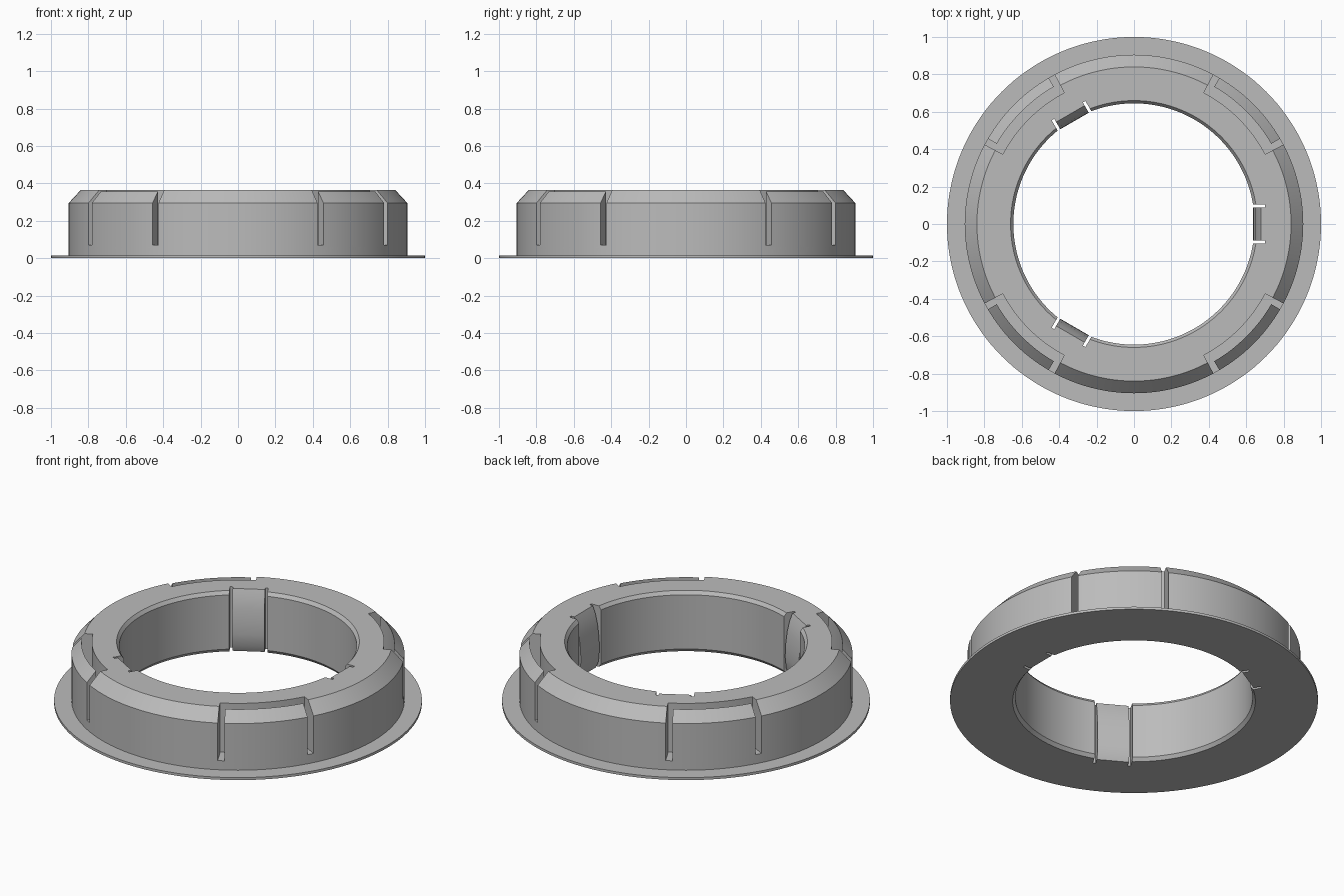
import bpy, bmesh, math
from mathutils import Matrix

if "Cube" in bpy.data.objects:
    bpy.data.objects.remove(bpy.data.objects["Cube"])

grey = bpy.data.materials.new("light grey plastic")
grey.diffuse_color = (0.5, 0.5, 0.5, 1)
grey.use_nodes = True
grey.node_tree.nodes["Principled BSDF"].inputs["Base Color"].default_value = grey.diffuse_color


def finish(bm, name):
    bmesh.ops.recalc_face_normals(bm, faces=bm.faces)
    me = bpy.data.meshes.new(name)
    bm.to_mesh(me)
    bm.free()
    ob = bpy.data.objects.new(name, me)
    bpy.context.collection.objects.link(ob)
    me.materials.append(grey)
    return ob


def revolve(name, profile, a0=0, a1=360, steps=144):
    """Sweep a closed (radius, height) profile from angle a0 to a1."""
    bm = bmesh.new()
    full = a1 - a0 == 360
    rings = []
    for i in range(steps if full else steps + 1):
        a = math.radians(a0 + (a1 - a0) * i / steps)
        rings.append([bm.verts.new((r * math.cos(a), r * math.sin(a), z)) for r, z in profile])
    n = len(profile)
    for i in range(steps):
        p, q = rings[i], rings[(i + 1) % len(rings)]
        for j in range(n):
            k = (j + 1) % n
            bm.faces.new((p[j], p[k], q[k], q[j]))
    if not full:
        bm.faces.new(rings[0])
        bm.faces.new(rings[-1])
    return finish(bm, name)


def bar(name, profile, half, angle):
    """Extrude an (x, z) profile across y, then turn it about z."""
    bm = bmesh.new()
    ends = [[bm.verts.new((x, y, z)) for x, z in profile] for y in (-half, half)]
    n = len(profile)
    for j in range(n):
        k = (j + 1) % n
        bm.faces.new((ends[0][j], ends[0][k], ends[1][k], ends[1][j]))
    bm.faces.new(ends[0])
    bm.faces.new(ends[1])
    bmesh.ops.rotate(bm, verts=bm.verts, matrix=Matrix.Rotation(math.radians(angle), 3, 'Z'))
    return finish(bm, name)


def smooth(ob):
    bpy.ops.object.select_all(action='DESELECT')
    ob.select_set(True)
    bpy.context.view_layer.objects.active = ob
    bpy.ops.object.shade_smooth_by_angle(angle=math.radians(25))


# Ring body with thin base flange and chamfered rims
body = revolve("ring_body", [(0.66, 0), (1, 0), (1, 0.015), (0.905, 0.015), (0.905, 0.295),
                             (0.84, 0.365), (0.66, 0.365), (0.645, 0.345), (0.645, 0.02)])
cutters = []

# Four outer spring clips, each standing free in a pocket
for a in (45, 135, 225, 315):
    cutters.append(revolve("clip_pocket_cutter", [(0.795, 0.07), (0.96, 0.07), (0.96, 0.5), (0.795, 0.5)],
                           a - 17, a + 17, 16))
    smooth(revolve("outer_clip", [(0.85, 0.06), (0.905, 0.06), (0.905, 0.295), (0.85, 0.355)],
                   a - 14.7, a + 14.7, 16))

# Three inner grip tabs between narrow slots
for a in (0, 120, 240):
    cutters.append(bar("tab_slot_cutter", [(0.58, -0.1), (0.70, -0.1), (0.70, 0.5), (0.58, 0.5)], 0.104, a))
    smooth(bar("inner_tab", [(0.705, 0), (0.66, 0), (0.642, 0.04), (0.636, 0.11), (0.638, 0.18),
                             (0.648, 0.26), (0.662, 0.32), (0.68, 0.365), (0.705, 0.365)], 0.088, a))

# Cut pockets and slots out of the body
for c in cutters:
    m = body.modifiers.new("cut", 'BOOLEAN')
    m.object = c
    m.operation = 'DIFFERENCE'
    m.solver = 'EXACT'
bpy.context.view_layer.update()
done = bpy.data.meshes.new_from_object(body.evaluated_get(bpy.context.evaluated_depsgraph_get()))
body.modifiers.clear()
body.data = done
for c in cutters:
    bpy.data.objects.remove(c)
smooth(body)
